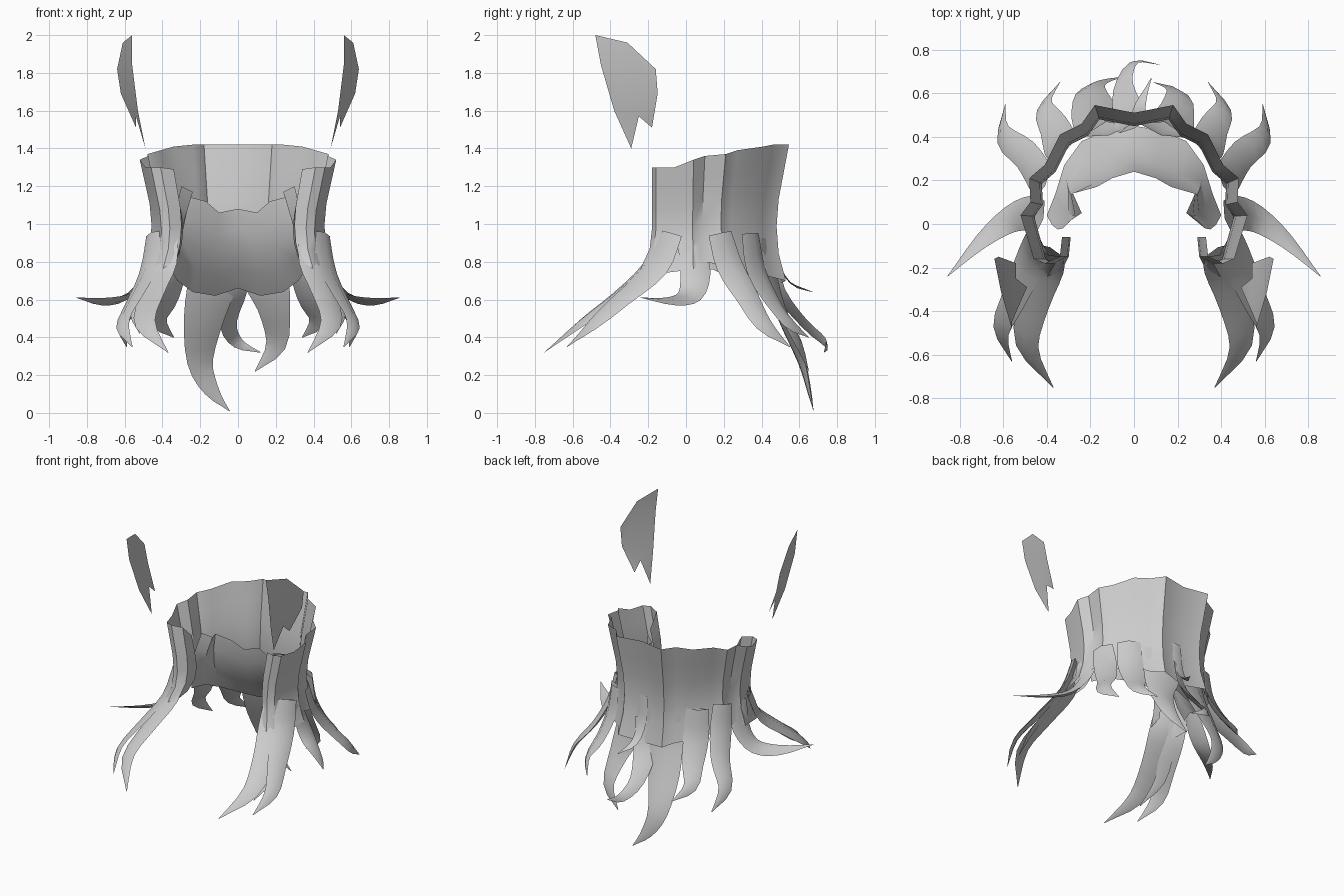
import bpy, bmesh
from mathutils import Vector as V

if "Cube" in bpy.data.objects:
    bpy.data.objects.remove(bpy.data.objects["Cube"])


def make(name, verts, faces):
    me = bpy.data.meshes.new(name)
    bm = bmesh.new()
    vs = [bm.verts.new(v) for v in verts]
    for f in faces:
        bm.faces.new([vs[i] for i in f])
    bmesh.ops.remove_doubles(bm, verts=bm.verts, dist=1e-4)
    bmesh.ops.recalc_face_normals(bm, faces=bm.faces)
    bm.to_mesh(me)
    bm.free()
    ob = bpy.data.objects.new(name, me)
    bpy.context.collection.objects.link(ob)
    bpy.context.view_layer.objects.active = ob
    bpy.ops.object.select_all(action='DESELECT')
    ob.select_set(True)
    bpy.ops.object.shade_smooth_by_angle(angle=0.7)
    return ob


def grid(name, cols):
    """Skin a list of equally long columns of points."""
    n = len(cols[0])
    verts = [p for c in cols for p in c]
    faces = [(i * n + j, i * n + j + 1, (i + 1) * n + j + 1, (i + 1) * n + j)
             for i in range(len(cols) - 1) for j in range(n - 1)]
    return make(name, verts, faces)


def spline(pts, steps=3):
    """Catmull-Rom through 4D points (x, y, z, width)."""
    p = [V(q) for q in pts]
    p = [2 * p[0] - p[1]] + p + [2 * p[-1] - p[-2]]
    out = []
    for i in range(1, len(p) - 2):
        a, b, c, d = p[i - 1:i + 3]
        for k in range(steps):
            t = k / steps
            out.append(0.5 * (2 * b + (c - a) * t + (2 * a - 5 * b + 4 * c - d) * t * t
                              + (3 * b - a - 3 * c + d) * t ** 3))
    return out + [p[-2]]


def lock(name, pts, out, thick=0.2):
    """Tapered hair lock with a lens-shaped section, open at the root."""
    s = spline(pts)
    out = V(out).normalized()
    rings = []
    for i, q in enumerate(s):
        c = q.to_3d()
        t = (s[min(i + 1, len(s) - 1)].to_3d() - s[max(i - 1, 0)].to_3d()).normalized()
        side = t.cross(out).normalized()
        n = side.cross(t).normalized()
        w = max(q.w, 0.004) / 2 if i < len(s) - 1 else 0.002
        rings.append([c - side * w, c + n * w * thick * 1.6, c + side * w, c - n * w * thick])
    verts = [p for r in rings for p in r]
    faces = [(i * 4 + j, i * 4 + (j + 1) % 4, i * 4 + 4 + (j + 1) % 4, i * 4 + 4 + j)
             for i in range(len(rings) - 1) for j in range(4)]
    return make(name, verts, faces)


def mirrored(half):
    return [[(-x, y, z) for x, y, z in c] for c in half[:0:-1]] + half


# Outer hair wall: plan outline (x, y, top z, bottom z), pinched at the neck
plan = [(0, .51, 1.42, .68), (.18, .545, 1.42, .70), (.24, .46, 1.42, .72), (.34, .41, 1.41, .74),
        (.41, .27, 1.39, .76), (.48, .21, 1.37, .78), (.475, .10, 1.36, .80), (.52, .04, 1.34, .76),
        (.49, -.06, 1.30, .74), (.46, -.16, 1.30, .74), (.41, -.18, 1.30, .76), (.34, -.15, 1.29, .80),
        (.33, -.06, 1.20, .82)]
profile = [(0, 1), (.2, .95), (.4, .90), (.6, .88), (.8, .90), (1, .97)]
half = [[(x * s, y * (s if y > 0 else 1) - (max(t - .75, 0) * .25 if y < 0 else 0), zt + (zb - zt) * t)
         for t, s in profile] for x, y, zt, zb in plan]
grid("outer_hair_wall", mirrored(half))

# Inner hair layer: slopes from the nape edge out to the lock roots
inner = [((0, .24, 1.08), (0, .45, .66)), ((.10, .21, 1.06), (.12, .43, .62)),
         ((.17, .17, 1.12), (.24, .38, .64)), ((.28, .14, 1.15), (.32, .27, .70)),
         ((.24, .05, 1.17), (.36, .14, .76)), ((.30, .01, 1.20), (.40, .04, .76))]
cols = []
for a, b in inner:
    a, b = V(a), V(b)
    cols.append([tuple(a.lerp(b, t) + V((0, -.05, 0)) * (4 * t * (1 - t))) for t in (0, .25, .5, .75, 1)])
grid("inner_hair_layer", mirrored(cols))

# Repeated locks on both sides: (name, path with widths, outward direction)
side_locks = [
    ("front_lock", [(.39, -.12, .95, .15), (.40, -.19, .78, .17), (.46, -.36, .62, .15),
                    (.49, -.56, .47, .11), (.37, -.75, .32, 0)], (.35, -.5, .8)),
    ("front_outer_lock", [(.44, -.08, .95, .15), (.47, -.16, .76, .16), (.55, -.34, .60, .13),
                          (.61, -.49, .47, .09), (.56, -.63, .35, 0)], (.6, -.3, .7)),
    ("front_thin_lock", [(.42, -.12, .85, .09), (.47, -.22, .70, .10), (.54, -.38, .54, .07),
                         (.52, -.56, .42, 0)], (.5, -.4, .8)),
    ("side_lock", [(.43, .03, .92, .16), (.48, .05, .74, .16), (.57, .02, .62, .13),
                   (.70, -.08, .59, .08), (.855, -.24, .61, 0)], (.6, .1, .8)),
    ("side_back_lock", [(.42, .18, .95, .14), (.44, .23, .78, .16), (.50, .32, .62, .14),
                        (.60, .41, .47, .10), (.59, .55, .35, 0)], (.8, .4, .3)),
    ("back_corner_lock", [(.33, .34, .95, .15), (.34, .37, .76, .17), (.37, .45, .60, .14),
                          (.41, .54, .48, .09), (.34, .65, .40, 0)], (.6, .8, .3)),
]
for s, tag in ((1, "right"), (-1, "left")):
    for name, pts, o in side_locks:
        lock(f"{name}_{tag}", [(s * x, y, z, w) for x, y, z, w in pts], (s * o[0], o[1], o[2]))

# Individual back locks
lock("back_long_lock", [(-.12, .43, .92, .24), (-.13, .44, .72, .27), (-.18, .51, .50, .22),
                        (-.20, .61, .27, .14), (-.14, .65, .12, .08), (-.045, .675, .01, 0)], (-.25, 1, .2))
lock("back_short_lock", [(.13, .43, .92, .24), (.14, .44, .74, .27), (.19, .50, .55, .18),
                         (.20, .60, .36, .11), (.09, .65, .22, 0)], (.3, 1, .2))
lock("back_middle_lock", [(0, .45, .85, .15), (-.02, .49, .65, .16), (-.05, .63, .47, .10),
                          (0, .74, .37, .06), (.12, .73, .32, 0)], (-.5, 1, .4), .15)
lock("back_flick_lock", [(.02, .46, 1.0, .07), (.02, .48, .82, .07), (.03, .55, .69, .05),
                         (.08, .67, .64, 0)], (0, 1, .4), .1)

# Loose upper tufts: flat notched blades
tuft = [(.56, -.48, 2.0), (.61, -.31, 1.96), (.64, -.16, 1.82), (.62, -.15, 1.69), (.54, -.18, 1.51),
        (.54, -.25, 1.57), (.49, -.29, 1.40), (.53, -.38, 1.60), (.56, -.45, 1.84)]
for s, tag in ((1, "right"), (-1, "left")):
    make(f"upper_tuft_{tag}", [(s * x, y, z) for x, y, z in tuft],
         [(0, 1, 8), (1, 2, 3, 8), (3, 5, 7, 8), (3, 4, 5), (5, 6, 7)])
